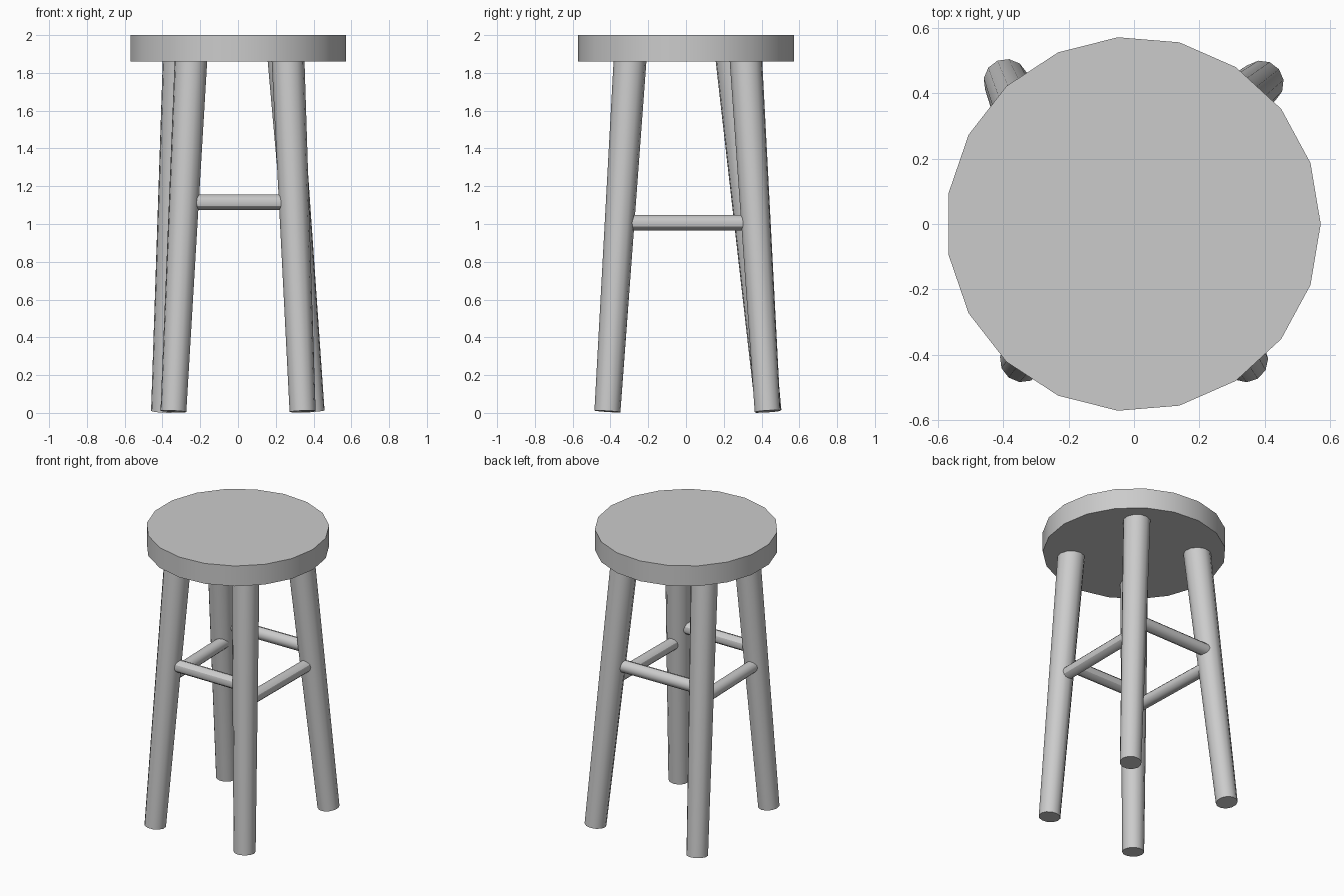
import bpy
from mathutils import Vector

if "Cube" in bpy.data.objects:
    bpy.data.objects.remove(bpy.data.objects["Cube"])


def rod(name, a, b, r_a, r_b, sides):
    """Capped round rod from point a to point b, tapering from r_a to r_b."""
    a, b = Vector(a), Vector(b)
    bpy.ops.mesh.primitive_cone_add(vertices=sides, radius1=r_a, radius2=r_b,
                                    depth=(b - a).length, location=(a + b) / 2)
    ob = bpy.context.object
    ob.rotation_euler = (b - a).to_track_quat('Z', 'Y').to_euler()
    ob.name = name
    bpy.ops.object.shade_smooth_by_angle()
    return ob


# seat: 19-sided slab with one corner pointing to +x
seat = rod("seat", (-0.002, 0, 1.86), (-0.002, 0, 2.0), 0.574, 0.574, 19)
seat.rotation_euler = (0, 0, 0)
co = [v.co.copy() for v in seat.data.vertices]
corner = max(co, key=lambda c: c.z + abs(c.y))
seat.rotation_euler.z = -Vector((1, 0)).angle_signed(corner.xy) * -1

# splayed, tapered legs: (foot xy, xy under the seat)
legs = {
    "front_left_leg": ((-0.342, -0.416), (-0.249, -0.296)),
    "front_right_leg": ((0.342, -0.416), (0.265, -0.296)),
    "back_left_leg": ((-0.392, 0.437), (-0.312, 0.243)),
    "back_right_leg": ((0.390, 0.432), (0.243, 0.317)),
}
for name, (foot, top) in legs.items():
    rod(name, (*foot, 0.008), (*top, 1.87), 0.069, 0.087, 12)

# rungs: front and back sit higher than the two side rungs
rungs = {
    "front_rung": ((-0.28, -0.342, 1.115), (0.29, -0.342, 1.115)),
    "back_rung": ((-0.33, 0.345, 1.115), (0.30, 0.355, 1.115)),
    "left_rung": ((-0.30, -0.34, 1.007), (-0.32, 0.33, 1.007)),
    "right_rung": ((0.30, -0.34, 1.007), (0.305, 0.35, 1.007)),
}
for name, (a, b) in rungs.items():
    rod(name, a, b, 0.041, 0.041, 12)
